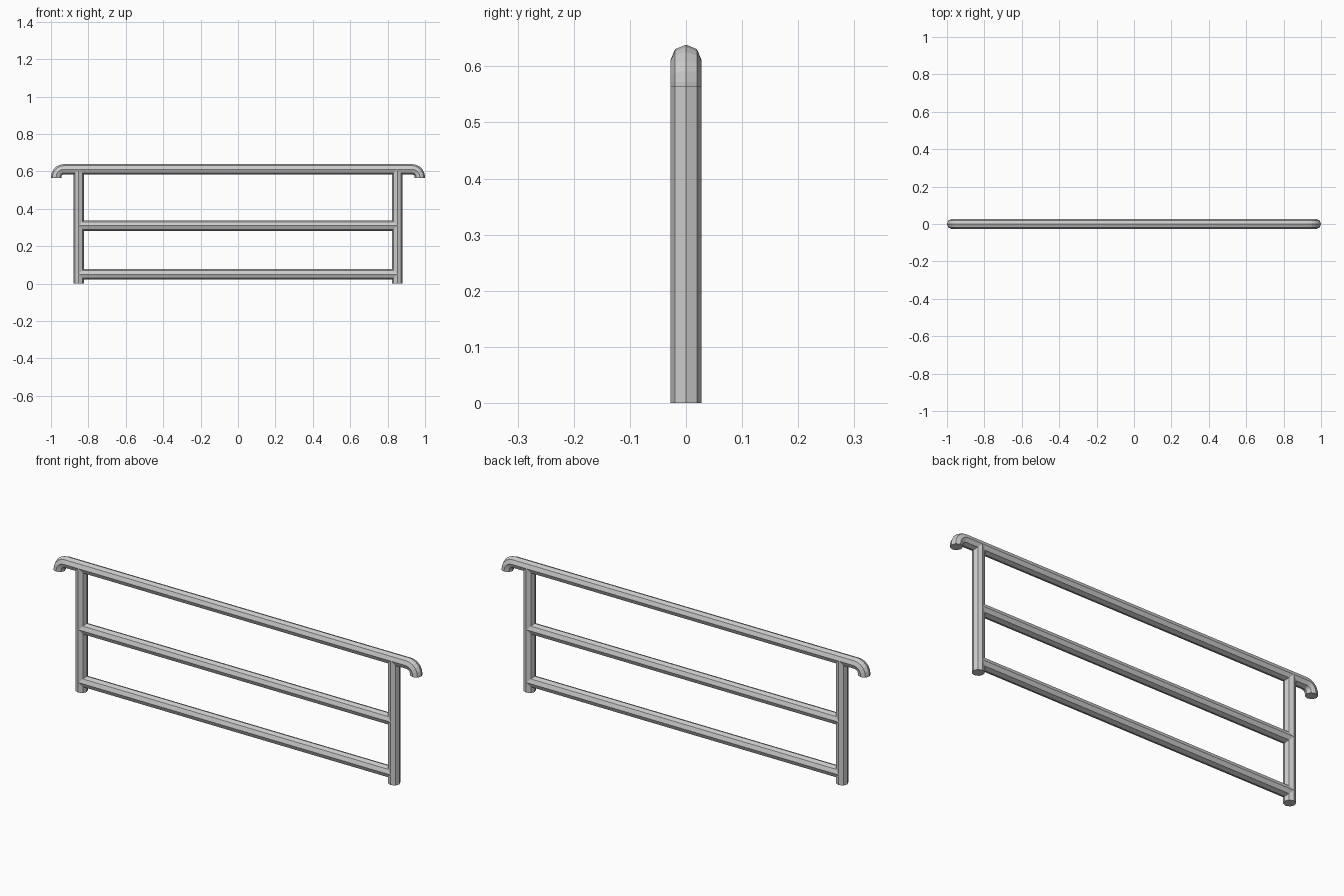
import bpy, bmesh
from math import sin, cos, pi
from mathutils import Vector

if "Cube" in bpy.data.objects:
    bpy.data.objects.remove(bpy.data.objects["Cube"])

SIDES, R = 8, 0.0277
Y = Vector((0, 1, 0))


def tube(name, path):
    """Sweep a capped octagon along a path of (x, z) points."""
    pts = [Vector((x, 0, z)) for x, z in path]
    bm = bmesh.new()
    rings = []
    for i, p in enumerate(pts):
        before = (p - pts[i - 1]).normalized() if i else Vector()
        after = (pts[i + 1] - p).normalized() if i < len(pts) - 1 else Vector()
        n = Y.cross((before + after).normalized())
        rings.append([bm.verts.new(p + R * (cos(a) * n + sin(a) * Y))
                      for a in (2 * pi * k / SIDES for k in range(SIDES))])
    for a, b in zip(rings, rings[1:]):
        for k in range(SIDES):
            j = (k + 1) % SIDES
            bm.faces.new((a[k], a[j], b[j], b[k]))
    bm.faces.new(rings[0])
    bm.faces.new(rings[-1])
    bmesh.ops.recalc_face_normals(bm, faces=bm.faces)
    mesh = bpy.data.meshes.new(name)
    bm.to_mesh(mesh)
    bm.free()
    obj = bpy.data.objects.new(name, mesh)
    bpy.context.collection.objects.link(obj)
    return obj


TOP, POST_X = 0.611, 0.852

# Handrail with both ends curling down
bend, end_x, steps = 0.041, 1 - R, 5
arc = [(end_x - bend + bend * sin(t), TOP - bend + bend * cos(t))
       for t in (pi / 2 * i / steps for i in range(steps + 1))]
half = arc + [(end_x, 0.564)]
tube("handrail", [(-x, z) for x, z in reversed(half)] + half)

# Upright posts
for side, s in (("left", -1), ("right", 1)):
    tube(side + "_post", [(s * POST_X, 0), (s * POST_X, TOP)])

# Cross rails, meeting the post centres
for name, z in (("middle_rail", 0.31), ("lower_rail", 0.05)):
    tube(name, [(-POST_X, z), (POST_X, z)])
